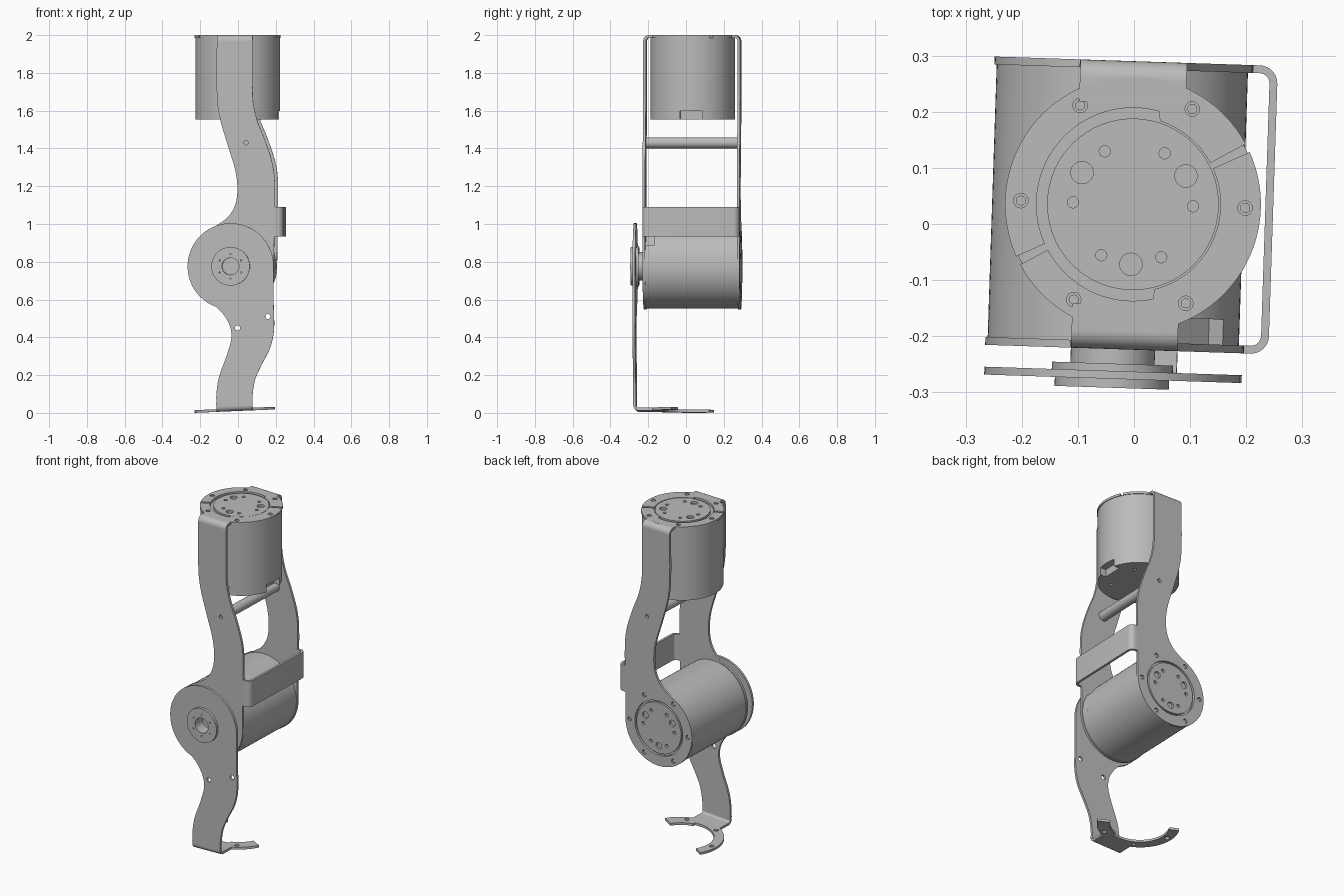
import bpy, bmesh
from math import sin, cos, radians, pi
from mathutils import Matrix, Vector

cube = bpy.data.objects.get("Cube")
if cube:
    bpy.data.objects.remove(cube, do_unlink=True)

GREY = (0.5, 0.5, 0.5, 1)
metal = bpy.data.materials.new("grey_metal")
metal.use_nodes = True
metal.diffuse_color = GREY
metal.node_tree.nodes["Principled BSDF"].inputs["Base Color"].default_value = GREY

TURN = Matrix.Rotation(radians(-1.9), 4, 'Z')   # whole assembly is slightly turned
T = 0.014                                       # sheet thickness
FRONT_Y, BACK_Y, LOWER_Y = -0.217, 0.283, -0.27
JOINT = (-0.03, 0.776)                          # elbow axis, x and z
CENTRE_Y = 0.035                                # upper motor axis
R = 0.226


def frame(u, v, w, origin=(0, 0, 0)):
    m = Matrix((u, v, w)).transposed().to_4x4()
    m.translation = origin
    return m


X, Y, Z = Vector((1, 0, 0)), Vector((0, 1, 0)), Vector((0, 0, 1))
FLAT = frame(X, Y, Z)
FACING = frame(X, Z, -Y)
SIDE = frame(Y, Z, X)


def arc(c, r, a0, a1, n=48):
    return [(c[0] + r * cos(radians(a0 + (a1 - a0) * i / n)),
             c[1] + r * sin(radians(a0 + (a1 - a0) * i / n))) for i in range(n + 1)]


def circle(c, r, n=24):
    return arc(c, r, 0, 360, n)[:-1]


def polar(r, a, c=(0, 0)):
    return (c[0] + r * cos(radians(a)), c[1] + r * sin(radians(a)))


def plate(name, loops, thick, m, w=0.0):
    """Flat shape with holes, extruded along the frame's third axis."""
    cu = bpy.data.curves.new(name, 'CURVE')
    cu.dimensions, cu.fill_mode, cu.extrude = '2D', 'BOTH', thick / 2
    for loop in loops:
        sp = cu.splines.new('POLY')
        sp.points.add(len(loop) - 1)
        for p, (x, y) in zip(sp.points, loop):
            p.co = (x, y, 0, 1)
        sp.use_cyclic_u = True
    ob = bpy.data.objects.new(name, cu)
    bpy.context.collection.objects.link(ob)
    bpy.ops.object.select_all(action='DESELECT')
    ob.select_set(True)
    bpy.context.view_layer.objects.active = ob
    bpy.ops.object.convert(target='MESH')
    ob = bpy.context.view_layer.objects.active
    bm = bmesh.new()
    bm.from_mesh(ob.data)
    bmesh.ops.remove_doubles(bm, verts=bm.verts, dist=1e-5)
    bmesh.ops.recalc_face_normals(bm, faces=bm.faces)
    bm.to_mesh(ob.data)
    bm.free()
    ob.data.transform(TURN @ m @ Matrix.Translation((0, 0, w)))
    ob.data.materials.clear()
    ob.data.materials.append(metal)
    bpy.ops.object.shade_smooth_by_angle(angle=radians(30))
    return ob


def smooth(pts, n=6):
    """Catmull-Rom curve through the points."""
    p = [Vector(q) for q in pts]
    p = [2 * p[0] - p[1]] + p + [2 * p[-1] - p[-2]]
    out = []
    for a, b, c, d in zip(p, p[1:], p[2:], p[3:]):
        for i in range(n):
            t = i / n
            out.append(tuple(0.5 * (2 * b + (c - a) * t + (2 * a - 5 * b + 4 * c - d) * t * t
                                    + (3 * b - a - 3 * c + d) * t ** 3)))
    return out + [tuple(p[-2])]


def ribbon(name, path, r, width, m, w=0.0):
    """Bent sheet strip with rounded right-angled corners."""
    p = [Vector(q) for q in path]
    mid = [p[0]]
    for a, b, c in zip(p, p[1:], p[2:]):
        d1, d2 = (a - b).normalized(), (c - b).normalized()
        mid += [b + r * (d1 + d2) - r * (d2 * cos(k * pi / 16) + d1 * sin(k * pi / 16)) for k in range(9)]
    mid.append(p[-1])
    out, inn = [], []
    for i, q in enumerate(mid):
        t = (mid[min(i + 1, len(mid) - 1)] - mid[max(i - 1, 0)]).normalized()
        n = Vector((-t.y, t.x)) * T / 2
        out.append(tuple(q + n))
        inn.append(tuple(q - n))
    plate(name, [out + inn[::-1]], width, m, w)


def half_ring(name, a0, a1, m, holes):
    """Clamping half ring with a stepped inner edge."""
    inner = [polar(0.172 if 75 < a % 360 < 285 else 0.156, a) for a in range(a1, a0 - 1, -2)]
    loops = [arc((0, 0), R + 0.002, a0, a1) + inner]
    plate(name, loops + [circle(polar(0.2, a), 0.013, 16) for a in holes], T, m)


def motor(name, length, m, notch):
    """Motor body along the frame's third axis, output face at zero."""
    plate(name + "_body", [circle((0, 0), R - 0.002, 96)], length - T - 0.045, m, -(length + T - 0.045) / 2)
    # base section with a cable notch
    half = 15.5
    base = arc((0, 0), R - 0.002, notch + half, notch + 360 - half, 90)
    base += [polar(0.19, notch - half * 1.17), polar(0.19, notch + half * 1.17)]
    holes = [circle(polar(0.15, notch + a), 0.009, 12) for a in range(45, 360, 90)]
    plate(name + "_base", [base] + holes, 0.045, m, -length + 0.0225)
    # output face with bolt holes
    bolts = [circle(polar(0.107, a), 0.02) for a in (30, 150, 270)]
    bolts += [circle(polar(0.107, a), 0.01, 16) for a in range(0, 360, 60)]
    plate(name + "_output_face", [circle((0, 0), 0.153, 64)] + bolts, T, m, -T / 2 - 0.001)
    for i in range(6):
        plate(f"{name}_screw_{i}", [circle(polar(0.2, i * 60), 0.009, 12)], 0.01, m, -0.009)


def leg_outline(side, right, left):
    """Round elbow end running into a curved arm; side is 1 for up, -1 for down."""
    end = arc((0, 0), R + 0.002, 110, 360, 72)
    pts = end[:-1] + smooth([end[-1]] + [(x - JOINT[0], d) for x, d in right])
    pts += smooth([(x - JOINT[0], d) for x, d in left] + [end[0]])[:-1]
    return [(x + JOINT[0], JOINT[1] + side * d) for x, d in pts]


# Motors
UPPER = frame(X, Y, Z, (-0.003, CENTRE_Y, 2.0))
LOWER = frame(-X, Z, Y, (JOINT[0], BACK_Y + T / 2, JOINT[1]))
motor("upper_motor", 0.448, UPPER, 0)
motor("lower_motor", BACK_Y - FRONT_Y, LOWER, 135)

# Upper bracket: two matching arms, bent over the top into half rings
arm = leg_outline(1,
                  [(0.2, 0.2), (0.203, 0.42), (0.191, 0.54), (0.15, 0.67), (0.11, 0.77),
                   (0.088, 0.87), (0.085, 0.97), (0.085, 1.19)],
                  [(-0.105, 1.19), (-0.105, 0.92), (-0.09, 0.79), (-0.05, 0.65), (-0.01, 0.52),
                   (0.004, 0.42), (-0.006, 0.33), (-0.045, 0.262)])
ROD = (0.05, 1.43)
rod_hole = circle(ROD, 0.012, 16)
ring_holes = [circle(polar(0.2, a, JOINT), 0.013, 16) for a in range(0, 360, 60)]
plate("upper_arm_front", [arm, rod_hole], T, FACING, -FRONT_Y)
plate("upper_arm_back", [arm, rod_hole, circle(JOINT, 0.164, 64)] + ring_holes, T, FACING, -BACK_Y)
TOP_Z = 2.0 - T / 2
for label, y, y_end in (("front", FRONT_Y, -0.145), ("back", BACK_Y, 0.215)):
    ribbon("top_bend_" + label, [(y, 1.95), (y, TOP_Z), (y_end, TOP_Z)], 0.025, 0.19, SIDE, -0.01)
RING = Matrix.Translation((-0.003, CENTRE_Y, TOP_Z))
half_ring("top_ring_back", 30, 206, RING, (60, 120, 180))
half_ring("top_ring_front", 210, 386, RING, (240, 300, 360))

# Cross rod and side strap tying the arms together
plate("cross_rod", [circle(ROD, 0.029, 32)], BACK_Y - FRONT_Y - T, FACING, -(FRONT_Y + BACK_Y) / 2)
ribbon("side_strap", [(0.16, FRONT_Y), (0.24, FRONT_Y), (0.24, BACK_Y), (0.16, BACK_Y)],
       0.025, 0.157, FLAT, 1.012)

# Lower bracket: one arm with a tilted half-ring foot
leg = leg_outline(-1,
                  [(0.198, 0.2), (0.2, 0.33), (0.18, 0.43), (0.13, 0.53), (0.1, 0.6),
                   (0.086, 0.68), (0.085, 0.74)],
                  [(-0.105, 0.74), (-0.105, 0.67), (-0.09, 0.58), (-0.05, 0.47),
                   (-0.026, 0.38), (-0.036, 0.31), (-0.072, 0.25)])
bore = circle(JOINT, 0.045, 32)
plate("lower_arm", [leg, bore] + [circle(c, 0.014, 16) for c in ((0.007, 0.45), (0.167, 0.51))],
      T, FACING, -LOWER_Y)
TILT = Matrix.Translation((0, 0, 0.017)) @ Matrix.Rotation(radians(-2.4), 4, 'Y')
ribbon("foot_bend", [(LOWER_Y, 0.04), (LOWER_Y, 0), (-0.14, 0)], 0.02, 0.19, TILT @ SIDE, -0.01)
half_ring("foot_ring", 152, 332, TILT @ Matrix.Translation((-0.003, CENTRE_Y, 0)), (180, 240, 300))

# Elbow hub: neck, flange and front cap around a bore
for label, r, y0, y1 in (("neck", 0.075, -0.25, FRONT_Y), ("flange", 0.108, -0.263, -0.25),
                         ("cap", 0.102, -0.293, -0.277)):
    pins = [circle(polar(0.065, a, JOINT), 0.004, 8) for a in range(30, 390, 60)] if label == "cap" else []
    plate("hub_" + label, [circle(JOINT, r, 64), bore] + pins, y1 - y0, FACING, -(y0 + y1) / 2)
